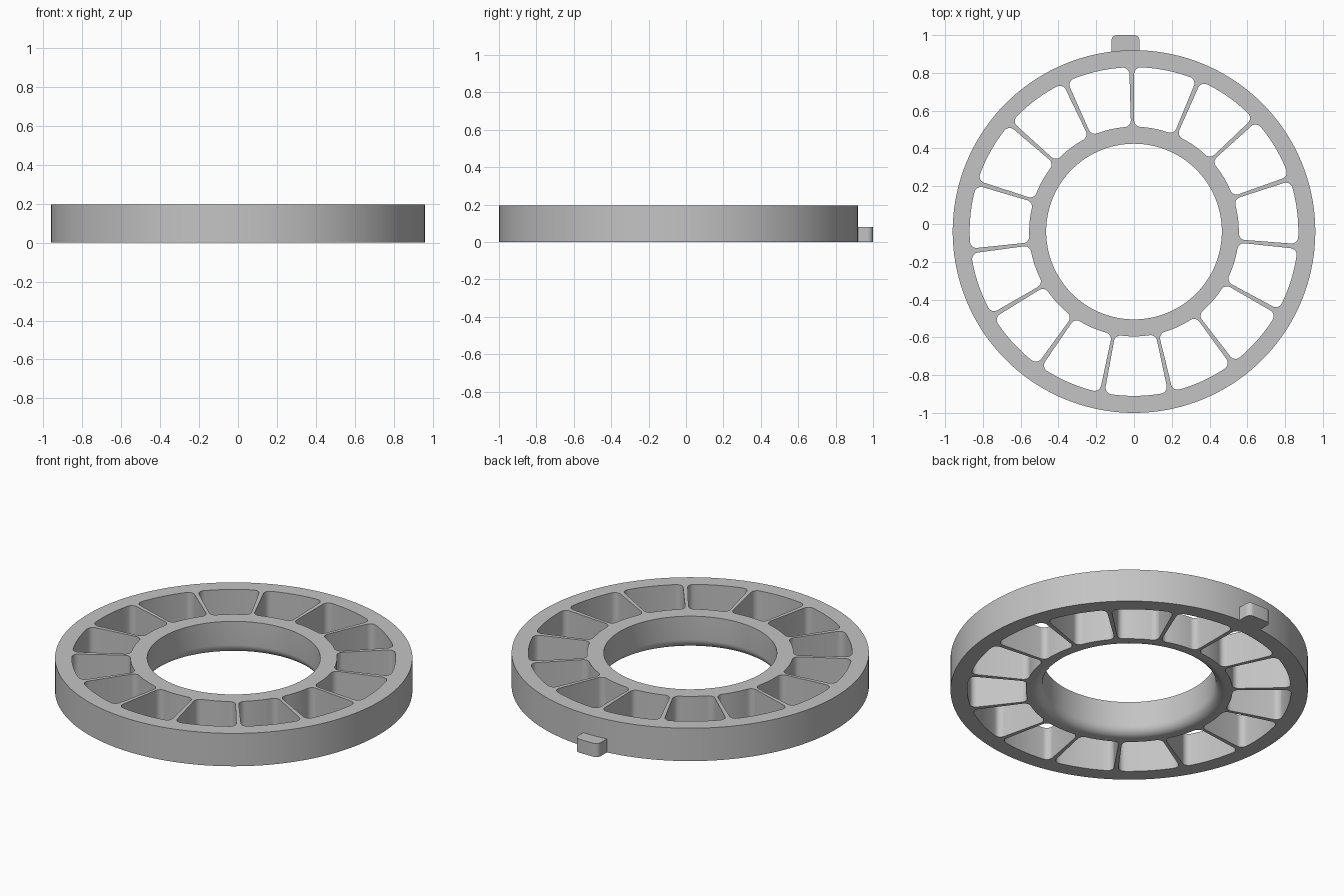
import bpy, bmesh
from math import sin, cos, asin, pi, radians

HEIGHT, CENTRE_Y = 0.195, -0.04
R_OUT, R_HOLE, LIP = 0.96, 0.465, 0.055
POCKET_IN, POCKET_OUT, CORNER = 0.555, 0.87, 0.035
POCKETS = 15

cube = bpy.data.objects.get("Cube")
if cube:
    bpy.data.objects.remove(cube, do_unlink=True)

grey = bpy.data.materials.new("plain grey")
grey.use_nodes = True
grey.diffuse_color = (0.55, 0.55, 0.55, 1)
grey.node_tree.nodes["Principled BSDF"].inputs["Base Color"].default_value = (0.55, 0.55, 0.55, 1)


def finish(bm, name):
    bmesh.ops.recalc_face_normals(bm, faces=bm.faces)
    mesh = bpy.data.meshes.new(name)
    bm.to_mesh(mesh)
    bm.free()
    mesh.materials.append(grey)
    obj = bpy.data.objects.new(name, mesh)
    bpy.context.collection.objects.link(obj)
    return obj


def select(obj):
    bpy.ops.object.select_all(action='DESELECT')
    obj.select_set(True)
    bpy.context.view_layer.objects.active = obj


def prism(bm, outline, z0, z1):
    """Extrude a closed 2D outline from z0 to z1."""
    face = bm.faces.new([bm.verts.new((x, y, z0)) for x, y in outline])
    top = bmesh.ops.extrude_face_region(bm, geom=[face])["geom"]
    bmesh.ops.translate(bm, vec=(0, 0, z1 - z0),
                        verts=[v for v in top if isinstance(v, bmesh.types.BMVert)])


def arc(cx, cy, r, a0, a1, n):
    return [(cx + r * cos(a0 + (a1 - a0) * i / n),
             cy + r * sin(a0 + (a1 - a0) * i / n)) for i in range(n + 1)]


# Ring body: lathed section with a rounded lower lip on the hole
def ring_body(segments=144):
    section = [(R_OUT, 0), (R_OUT, HEIGHT), (R_HOLE, HEIGHT)]
    section += arc(R_HOLE + LIP, LIP, LIP, pi, 1.5 * pi, 8)
    bm = bmesh.new()
    loops = []
    for s in range(segments):
        a = 2 * pi * s / segments
        loops.append([bm.verts.new((r * cos(a), r * sin(a) + CENTRE_Y, z)) for r, z in section])
    n = len(section)
    for s in range(segments):
        a, b = loops[s], loops[(s + 1) % segments]
        for i in range(n):
            j = (i + 1) % n
            bm.faces.new((a[i], b[i], b[j], a[j]))
    return finish(bm, "ring_body")


# Pocket outline: annular sector with four rounded corners, centred on +x
def pocket_outline():
    half = pi / POCKETS - radians(0.85)
    r_far, r_near = POCKET_OUT - CORNER, POCKET_IN + CORNER
    far = half - asin(CORNER / r_far)
    near = half - asin(CORNER / r_near)
    side = arc(0, 0, POCKET_OUT, 0, far, 6)[:-1]
    side += arc(r_far * cos(far), r_far * sin(far), CORNER, far, half + pi / 2, 6)
    side += arc(r_near * cos(near), r_near * sin(near), CORNER, half + pi / 2, near + pi, 6)
    side += arc(0, 0, POCKET_IN, near, 0, 6)[1:]
    return side + [(x, -y) for x, y in reversed(side[1:-1])]


def pocket_cutters():
    bm = bmesh.new()
    outline = pocket_outline()
    for k in range(POCKETS):
        a = radians(90.8) + (k + 0.5) * 2 * pi / POCKETS
        turned = [(x * cos(a) - y * sin(a), x * sin(a) + y * cos(a) + CENTRE_Y) for x, y in outline]
        prism(bm, turned, -0.1, HEIGHT + 0.1)
    return finish(bm, "pocket_cutters")


ring = ring_body()
cutters = pocket_cutters()
cutters.hide_render = True
cut = ring.modifiers.new("pockets", 'BOOLEAN')
cut.operation, cut.solver, cut.object = 'DIFFERENCE', 'EXACT', cutters
select(ring)
bpy.ops.object.modifier_apply(modifier=cut.name)
bpy.data.objects.remove(cutters, do_unlink=True)

# Locating tab on the back rim, with rounded outer corners
bm = bmesh.new()
left, right, back, r = 0.03, -0.12, 1.0, 0.03
tab_outline = [(right, 0.905), (left, 0.905)]
tab_outline += arc(left - r, back - r, r, 0, pi / 2, 6)
tab_outline += arc(right + r, back - r, r, pi / 2, pi, 6)
prism(bm, tab_outline, 0, 0.08)
tab = finish(bm, "locating_tab")

for obj in (ring, tab):
    select(obj)
    bpy.ops.object.shade_smooth_by_angle(angle=radians(30))
